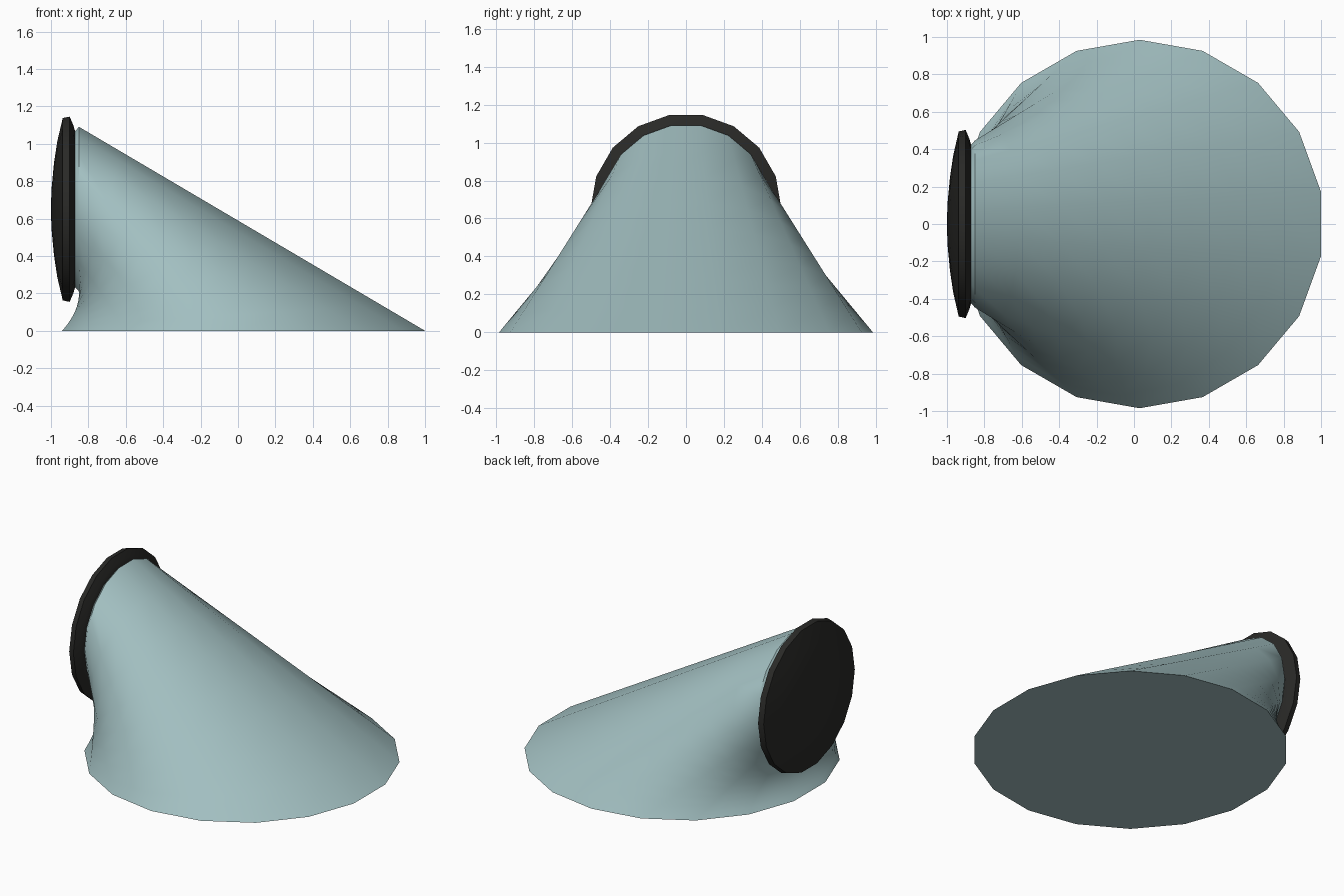
import bpy, bmesh
from math import sin, cos, radians

if "Cube" in bpy.data.objects:
    bpy.data.objects.remove(bpy.data.objects["Cube"])

SIDES = 18
ANGLES = [radians(10 + 20 * i) for i in range(SIDES)]
NECK_Z = 0.65


def base_ring():
    return [(0.03 + 0.985 * cos(a), 0.985 * sin(a), 0.0) for a in ANGLES]


def wall_ring(x, r):
    # upright ring facing -x, angle 0 at the top
    return [(x, r * sin(a), NECK_Z + r * cos(a)) for a in ANGLES]


def loft(name, rings, color, angle):
    bm = bmesh.new()
    rows = [[bm.verts.new(p) for p in ring] for ring in rings]
    for lo, hi in zip(rows, rows[1:]):
        for i in range(SIDES):
            j = (i + 1) % SIDES
            bm.faces.new((lo[i], lo[j], hi[j], hi[i]))
    bm.faces.new(rows[0])
    bm.faces.new(rows[-1])
    bmesh.ops.recalc_face_normals(bm, faces=bm.faces)
    mesh = bpy.data.meshes.new(name)
    bm.to_mesh(mesh)
    bm.free()
    mat = bpy.data.materials.new(name + "_color")
    mat.diffuse_color = color
    mat.use_nodes = True
    mat.node_tree.nodes["Principled BSDF"].inputs["Base Color"].default_value = mat.diffuse_color
    mesh.materials.append(mat)
    obj = bpy.data.objects.new(name, mesh)
    bpy.context.collection.objects.link(obj)
    bpy.ops.object.select_all(action='DESELECT')
    obj.select_set(True)
    bpy.context.view_layer.objects.active = obj
    bpy.ops.object.shade_smooth_by_angle(angle=radians(angle))
    return obj


# Hood: ground ring lofted to the upright neck, pinched under the neck
start, end = base_ring(), wall_ring(-0.85, 0.447)
rings = []
STEPS = 8
for k in range(STEPS + 1):
    t = k / STEPS
    ring = []
    for a, p, q in zip(ANGLES, start, end):
        pinch = 0.1 * t * (1 - t) * max(0, -cos(a)) ** 2
        x, y, z = (u + (v - u) * t for u, v in zip(p, q))
        ring.append((x + pinch, y, z))
    rings.append(ring)
rings.append(wall_ring(-0.875, 0.42))
loft("hood_body", rings, (0.36, 0.52, 0.53, 1), 40)

# End cap: bevelled rim with a shallow dome
profile = [(-0.87, 0.42), (-0.88, 0.455), (-0.90, 0.503), (-0.937, 0.495),
           (-0.966, 0.37), (-0.984, 0.25), (-0.996, 0.12), (-1.0, 0.03)]
loft("end_cap", [wall_ring(x, r) for x, r in profile], (0.022, 0.022, 0.02, 1), 40)
